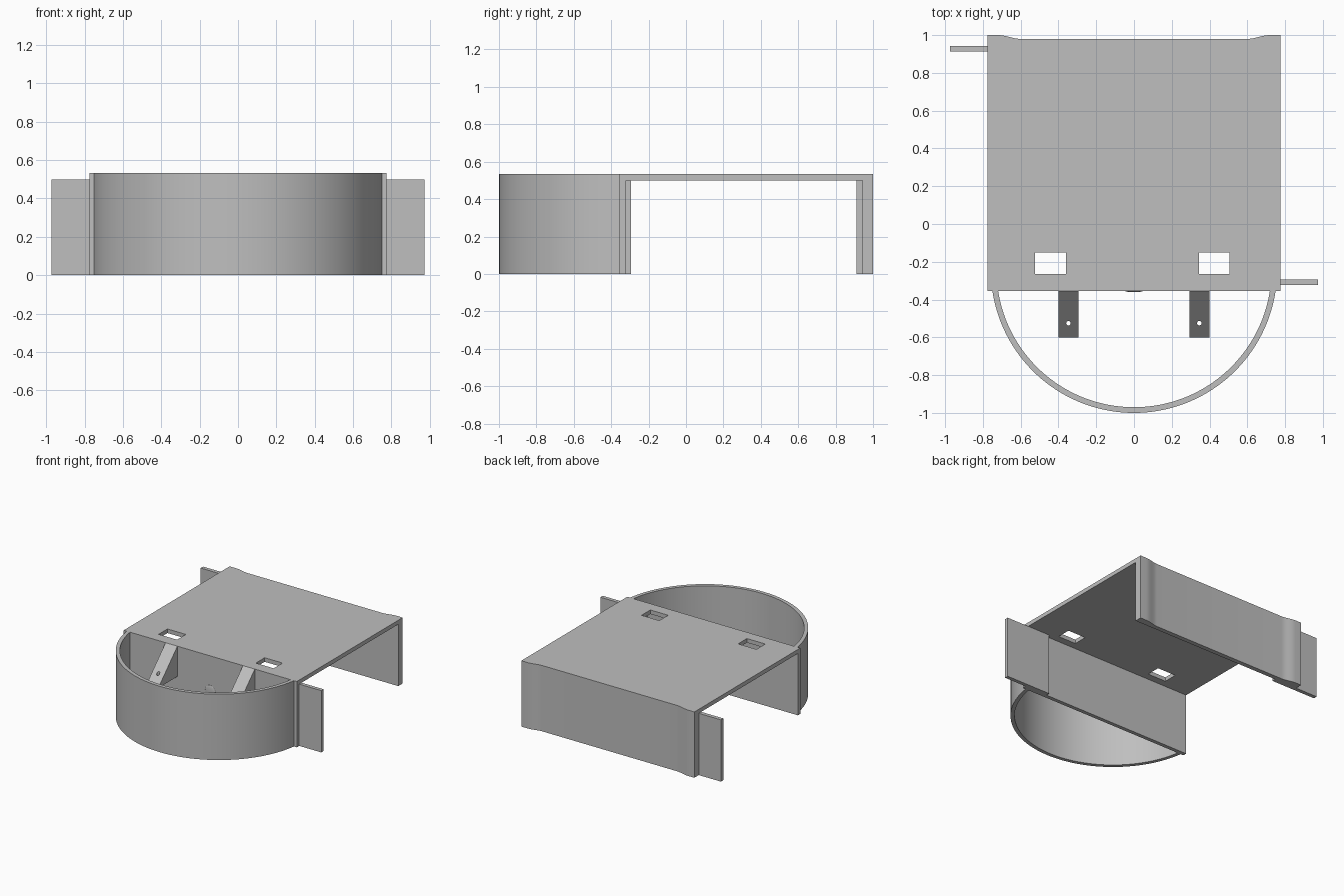
import bpy, bmesh, math
from mathutils import Vector

if "Cube" in bpy.data.objects:
    bpy.data.objects.remove(bpy.data.objects["Cube"], do_unlink=True)

grey = bpy.data.materials.new("plain grey")
grey.use_nodes = True
COLOUR = (0.52, 0.52, 0.52, 1)
grey.diffuse_color = COLOUR
grey.node_tree.nodes["Principled BSDF"].inputs["Base Color"].default_value = COLOUR

TOP, DECK_LOW = 0.533, 0.5
HALF = 0.775
FRONT, BACK = -0.355, 0.943


def extrude(name, outline, offset):
    """Solid made by sweeping a closed 3D outline along an offset."""
    bm = bmesh.new()
    face = bm.faces.new([bm.verts.new(p) for p in outline])
    swept = bmesh.ops.extrude_face_region(bm, geom=[face])["geom"]
    bmesh.ops.translate(bm, vec=Vector(offset),
                        verts=[v for v in swept if isinstance(v, bmesh.types.BMVert)])
    bmesh.ops.recalc_face_normals(bm, faces=bm.faces)
    mesh = bpy.data.meshes.new(name)
    bm.to_mesh(mesh)
    bm.free()
    obj = bpy.data.objects.new(name, mesh)
    bpy.context.collection.objects.link(obj)
    mesh.materials.append(grey)
    return obj


def box(name, x0, x1, y0, y1, z0, z1):
    return extrude(name, [(x0, y0, z0), (x1, y0, z0), (x1, y1, z0), (x0, y1, z0)],
                   (0, 0, z1 - z0))


def select(obj):
    bpy.ops.object.select_all(action='DESELECT')
    obj.select_set(True)
    bpy.context.view_layer.objects.active = obj


def cut(obj, cutter):
    mod = obj.modifiers.new("opening", 'BOOLEAN')
    mod.operation = 'DIFFERENCE'
    mod.solver = 'EXACT'
    mod.object = cutter
    select(obj)
    bpy.ops.object.modifier_apply(modifier=mod.name)
    bpy.data.objects.remove(cutter, do_unlink=True)


def smooth(obj):
    select(obj)
    bpy.ops.object.shade_smooth_by_angle(angle=math.radians(30))


# Back edge: thick ends easing into a slightly recessed middle
def back_edge():
    ease = [(0.72 - 0.12 * t, 0.99 + 0.01 * math.cos(math.pi * t))
            for t in [i / 8 for i in range(9)]]
    right = [(HALF, 1.0)] + ease
    return right + [(-x, y) for x, y in reversed(right)]


# Deck with two rectangular slots
deck = extrude("deck", [(-HALF, FRONT, DECK_LOW), (HALF, FRONT, DECK_LOW)]
               + [(x, y, DECK_LOW) for x, y in back_edge()], (0, 0, TOP - DECK_LOW))
for x0, x1 in ((-0.525, -0.36), (0.345, 0.505)):
    cut(deck, box("slot_cutter", x0, x1, -0.265, -0.152, 0.4, 0.6))
smooth(deck)

# Walls below the deck
back_wall = extrude("back_wall", [(-HALF, BACK, 0), (HALF, BACK, 0)]
                    + [(x, y, 0) for x, y in back_edge()], (0, 0, DECK_LOW))
smooth(back_wall)
box("front_wall", -HALF, HALF, FRONT, FRONT + 0.031, 0, DECK_LOW)

# Tabs lapped on the inner wall faces, sticking out at opposite corners
box("front_tab", 0.573, 0.973, FRONT + 0.031, -0.294, 0, DECK_LOW)
box("back_tab", -0.973, -0.573, BACK - 0.031, BACK, 0, DECK_LOW)

# Curved front guard
CENTRE, RADIUS = -0.242, 0.758


def arc(radius, steps=64):
    half = math.acos((CENTRE - FRONT) / radius)
    return [(radius * math.sin(a), CENTRE - radius * math.cos(a), 0)
            for a in [half * (2 * i / steps - 1) for i in range(steps + 1)]]


guard = extrude("curved_guard", arc(RADIUS) + arc(RADIUS - 0.03)[::-1], (0, 0, TOP))
smooth(guard)

# Triangular brackets with a vertical pin hole
for side, x0 in (("right", -0.4), ("left", 0.293)):
    bracket = extrude(side + "_bracket",
                      [(x0, FRONT, TOP), (x0, FRONT, 0.288), (x0, -0.6, 0.288)],
                      (0.106, 0, 0))
    hole = [(x0 + 0.053 + 0.012 * math.cos(i * math.pi / 8),
             -0.525 + 0.012 * math.sin(i * math.pi / 8), 0.2) for i in range(16)]
    cut(bracket, extrude("hole_cutter", hole, (0, 0, 0.4)))

# Shallow boss on the front wall
bpy.ops.mesh.primitive_uv_sphere_add(segments=24, ring_count=12, location=(0, FRONT, 0.25))
boss = bpy.context.object
boss.name = "shallow_boss"
boss.scale = (0.045, 0.006, 0.045)
boss.data.materials.append(grey)
smooth(boss)
